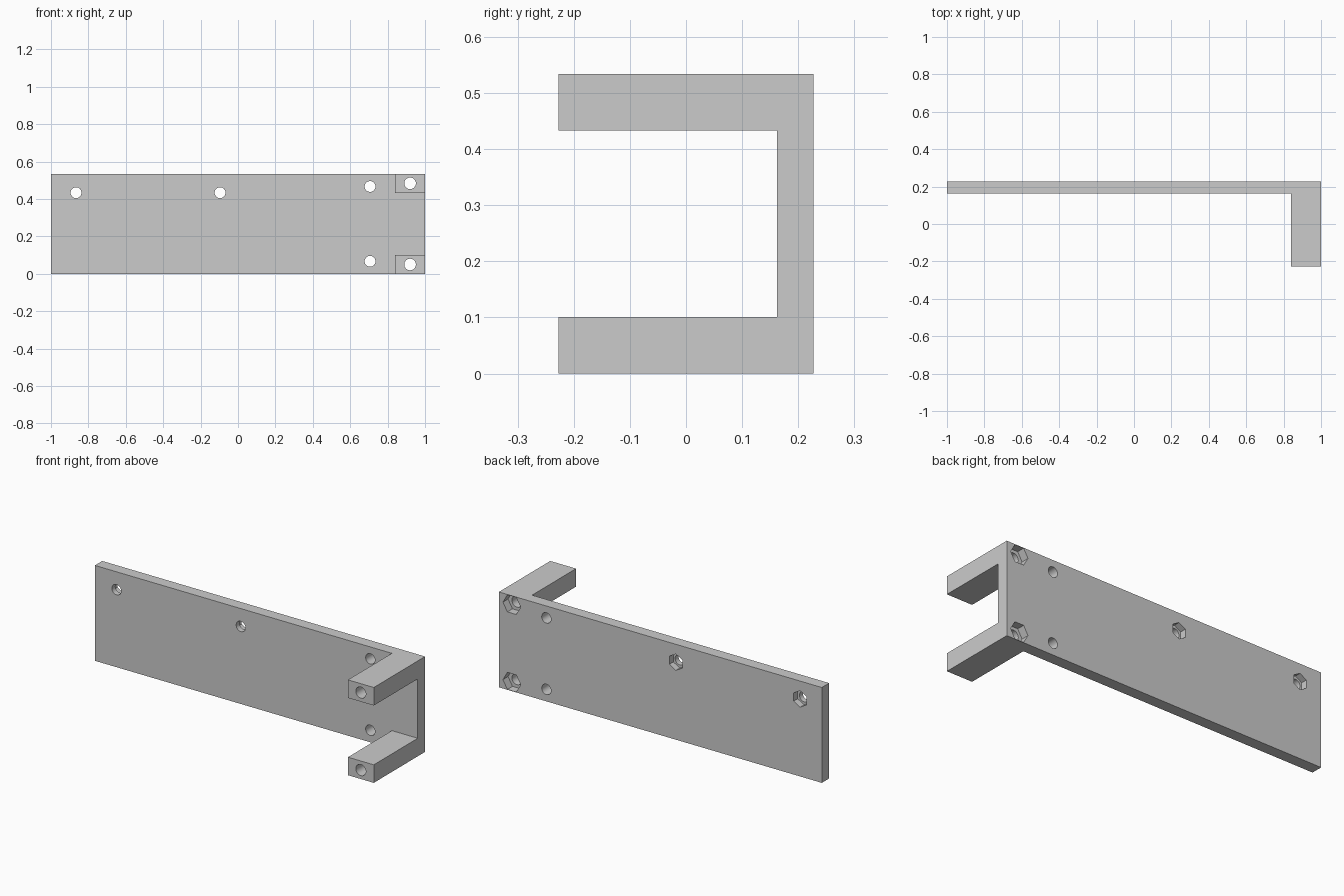
import bpy, bmesh, math
from mathutils import Matrix

if "Cube" in bpy.data.objects:
    bpy.data.objects.remove(bpy.data.objects["Cube"])

X0, X1 = 0.84, 1.0          # arm width range
FRONT, PLATE, BACK = -0.227, 0.162, 0.227
H, ARM = 0.534, 0.101


def finish(bm, name):
    me = bpy.data.meshes.new(name)
    bmesh.ops.recalc_face_normals(bm, faces=bm.faces)
    bm.to_mesh(me)
    bm.free()
    ob = bpy.data.objects.new(name, me)
    bpy.context.collection.objects.link(ob)
    return ob


def prism(name, pts, vec):
    bm = bmesh.new()
    face = bm.faces.new([bm.verts.new(p) for p in pts])
    ext = bmesh.ops.extrude_face_region(bm, geom=[face])
    bmesh.ops.translate(bm, vec=vec, verts=[v for v in ext["geom"] if isinstance(v, bmesh.types.BMVert)])
    return finish(bm, name)


def cut(target, name, x, z, r, sides, y0, y1, turn=0.0):
    # polygonal cutter along y, first corner at angle `turn`
    pts = [(x + r * math.cos(turn + 2 * math.pi * i / sides), y0,
            z + r * math.sin(turn + 2 * math.pi * i / sides)) for i in range(sides)]
    cutter = prism(name, pts, (0, y1 - y0, 0))
    mod = target.modifiers.new(name, 'BOOLEAN')
    mod.operation, mod.solver, mod.object = 'DIFFERENCE', 'EXACT', cutter
    bpy.context.view_layer.objects.active = target
    bpy.ops.object.modifier_apply(modifier=mod.name)
    bpy.data.objects.remove(cutter)


# Mounting plate, with the arms pulled out of the same solid
bracket = prism("bracket", [(-1, PLATE, 0), (1, PLATE, 0), (1, PLATE, H), (-1, PLATE, H)],
                (0, BACK - PLATE, 0))
for z in (0, H - ARM):
    arm = prism("arm", [(X0, FRONT, z), (X1, FRONT, z), (X1, FRONT, z + ARM), (X0, FRONT, z + ARM)],
                (0, BACK - FRONT, 0))
    mod = bracket.modifiers.new("join", 'BOOLEAN')
    mod.operation, mod.solver, mod.object = 'UNION', 'EXACT', arm
    bpy.context.view_layer.objects.active = bracket
    bpy.ops.object.modifier_apply(modifier=mod.name)
    bpy.data.objects.remove(arm)

# Long arm holes with nut pockets, plus plain holes beside the arms
for z_arm, z_side in ((0.05, 0.067), (H - 0.05, H - 0.067)):
    cut(bracket, "arm_hole", 0.92, z_arm, 0.031, 32, -0.3, 0.3)
    cut(bracket, "arm_nut", 0.92, z_arm, 0.055, 6, BACK - 0.045, 0.3)
    cut(bracket, "side_hole", 0.706, z_side, 0.029, 32, -0.3, 0.3)

# Upper plate holes with upright nut pockets
for x in (-0.866, -0.096):
    cut(bracket, "plate_hole", x, 0.434, 0.029, 32, -0.3, 0.3)
    cut(bracket, "plate_nut", x, 0.434, 0.046, 6, BACK - 0.035, 0.3, math.pi / 6)

bpy.ops.object.select_all(action='DESELECT')
bracket.select_set(True)
bpy.context.view_layer.objects.active = bracket
bpy.ops.object.shade_smooth_by_angle(angle=math.radians(30))
